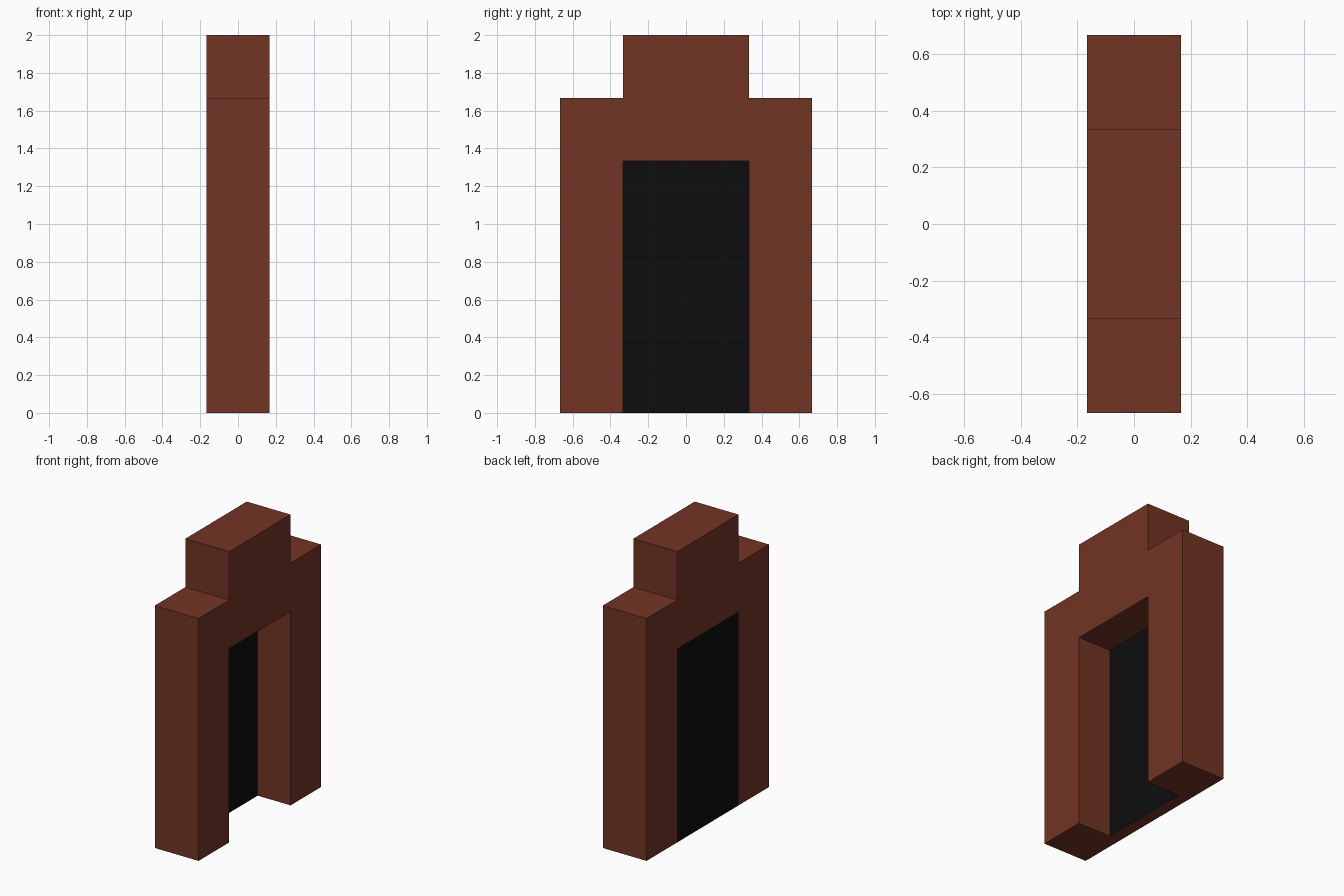
import bpy
import bmesh

cube = bpy.data.objects.get("Cube")
if cube:
    bpy.data.objects.remove(cube, do_unlink=True)

U = 1 / 3          # building unit
HALF = U / 2       # half the wall thickness
RECESS = -U / 4    # inner face of the door panel


def material(name, rgb):
    mat = bpy.data.materials.new(name)
    mat.use_nodes = True
    color = (*rgb, 1)
    mat.diffuse_color = color
    mat.node_tree.nodes["Principled BSDF"].inputs["Base Color"].default_value = color
    return mat


def finish(bm, name, mats):
    bmesh.ops.recalc_face_normals(bm, faces=bm.faces)
    mesh = bpy.data.meshes.new(name)
    bm.to_mesh(mesh)
    bm.free()
    for mat in mats:
        mesh.materials.append(mat)
    obj = bpy.data.objects.new(name, mesh)
    bpy.context.collection.objects.link(obj)
    return obj


def extrude_profile(outline, x0, x1):
    bm = bmesh.new()
    face = bm.faces.new([bm.verts.new((x0, y, z)) for y, z in outline])
    geom = bmesh.ops.extrude_face_region(bm, geom=[face], use_keep_orig=True)["geom"]
    verts = [v for v in geom if isinstance(v, bmesh.types.BMVert)]
    bmesh.ops.translate(bm, verts=verts, vec=(x1 - x0, 0, 0))
    bmesh.ops.recalc_face_normals(bm, faces=bm.faces)
    return bm


brown = material("reddish_brown", (0.17, 0.035, 0.018))
black = material("black", (0.004, 0.004, 0.004))

# Stepped wall with a doorway, mirrored from one half of its outline
half = [(U, 0), (2 * U, 0), (2 * U, 5 * U), (U, 5 * U), (U, 6 * U)]
doorway = [(-U, 4 * U), (U, 4 * U)]
outline = half + [(-y, z) for y, z in reversed(half)] + doorway
finish(extrude_profile(outline, -HALF, HALF), "stepped_door_frame", [brown])

# Door panel: black on both broad faces, brown underneath
bm = extrude_profile([(-U, 0), (U, 0), (U, 4 * U), (-U, 4 * U)], -HALF, RECESS)
for face in bm.faces:
    face.material_index = int(abs(face.normal.x) > 0.5)
hidden = [f for f in bm.faces if abs(f.normal.y) > 0.5 or f.normal.z > 0.5]
panel = finish(bm, "door_panel", [brown, black]) if not hidden else None
if panel is None:
    # Drop the sides buried against the frame
    bmesh.ops.delete(bm, geom=hidden, context="FACES")
    finish(bm, "door_panel", [brown, black])
